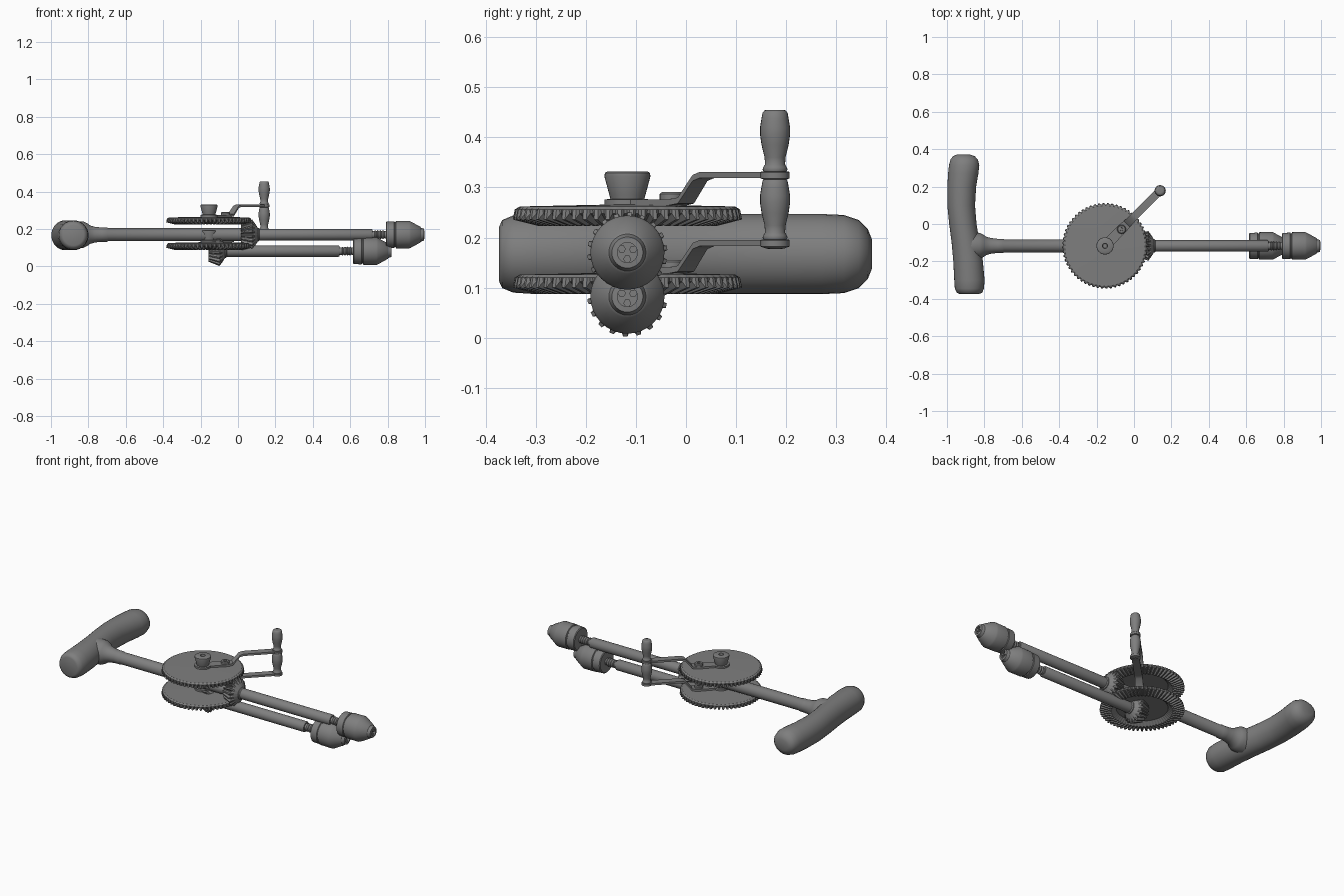
import bpy, bmesh, math

steel = bpy.data.materials.new("dull_grey")
steel.diffuse_color = (0.21, 0.21, 0.21, 1)

CY = -0.117      # y of the drill axis
GX = -0.155      # x of the gear axis


def finish(name, bm, angle=35):
    bmesh.ops.recalc_face_normals(bm, faces=bm.faces[:])
    me = bpy.data.meshes.new(name)
    bm.to_mesh(me)
    bm.free()
    ob = bpy.data.objects.new(name, me)
    bpy.context.collection.objects.link(ob)
    me.materials.append(steel)
    bpy.ops.object.select_all(action='DESELECT')
    ob.select_set(True)
    bpy.context.view_layer.objects.active = ob
    bpy.ops.object.shade_smooth_by_angle(angle=math.radians(angle))
    return ob


def skin(name, rings, angle=35):
    """Join rings of points into a closed capped surface."""
    bm = bmesh.new()
    loops = [[bm.verts.new(p) for p in ring] for ring in rings]
    n = len(loops[0])
    for a, b in zip(loops, loops[1:]):
        for i in range(n):
            j = (i + 1) % n
            bm.faces.new((a[i], a[j], b[j], b[i]))
    bm.faces.new(loops[0])
    bm.faces.new(loops[-1])
    return finish(name, bm, angle)


def lathe(name, axis, centre, profile, n=32, angle=35):
    """Turn (position, radius) pairs about the x or z axis."""
    rings = []
    for t, r in profile:
        ring = []
        for i in range(n):
            a = math.tau * i / n
            c, s = r * math.cos(a), r * math.sin(a)
            if axis == 'X':
                ring.append((t, centre[0] + c, centre[1] + s))
            else:
                ring.append((centre[0] + c, centre[1] + s, t))
        rings.append(ring)
    return skin(name, rings, angle)


def toothed(name, axis, centre, teeth, profile):
    """Turn (tip position, tip radius, root position, root radius) rings."""
    rings = []
    for tt, tr, rt, rr in profile:
        ring = []
        for i in range(teeth):
            for k, f in enumerate((0.0, 0.18, 0.5, 0.68)):
                a = math.tau * (i + f) / teeth
                t, r = (tt, tr) if k in (1, 2) else (rt, rr)
                if k in (0, 3):
                    a += math.tau * (-0.04 if k == 0 else 0.04) / teeth
                c, s = r * math.cos(a), r * math.sin(a)
                if axis == 'X':
                    ring.append((t, centre[0] + c, centre[1] + s))
                else:
                    ring.append((centre[0] + c, centre[1] + s, t))
        rings.append(ring)
    return skin(name, rings, 25)


# Curved cross handle: (y, x centre, half width, half height)
stations = [(-0.373, -0.88, 0.055, 0.055), (-0.367, -0.88, 0.068, 0.068),
            (-0.345, -0.88, 0.078, 0.077), (-0.30, -0.88, 0.081, 0.08),
            (-0.20, -0.887, 0.079, 0.08), (-0.10, -0.90, 0.075, 0.08),
            (0.0, -0.915, 0.073, 0.08), (0.10, -0.924, 0.074, 0.08),
            (0.20, -0.921, 0.077, 0.08), (0.27, -0.913, 0.081, 0.08),
            (0.315, -0.908, 0.081, 0.078), (0.345, -0.908, 0.073, 0.068),
            (0.363, -0.91, 0.058, 0.05), (0.371, -0.912, 0.036, 0.03)]
skin("cross_handle", [[(x + w * math.cos(math.tau * i / 32), y,
                        0.167 + h * math.sin(math.tau * i / 32))
                       for i in range(32)] for y, x, w, h in stations], 50)

# Flared neck and main shaft
lathe("handle_neck_and_shaft", 'X', (CY, 0.17),
      [(-0.88, 0.072), (-0.825, 0.07), (-0.805, 0.06), (-0.79, 0.049),
       (-0.765, 0.042), (-0.73, 0.038), (-0.70, 0.038), (-0.695, 0.035),
       (0.03, 0.035)])

# Upper and lower drive: pinion, spindle, thread and chuck
for side, dx, cz in (("upper", 0.0, 0.17), ("lower", -0.175, 0.082)):
    c = (CY, cz)
    toothed(side + "_pinion", 'X', c, 18,
            [(0.016, 0.03, 0.016, 0.03), (0.016, 0.056, 0.02, 0.046),
             (0.076, 0.08, 0.08, 0.067), (0.092, 0.058, 0.092, 0.056),
             (0.106, 0.036, 0.106, 0.036)])
    pinion = bpy.context.object
    pinion.location.x = dx
    lathe(side + "_spindle", 'X', c,
          [(0.09 + dx, 0.036), (0.11 + dx, 0.036), (0.115 + dx, 0.031),
           (0.712 + dx, 0.031), (0.718 + dx, 0.027)])
    thread = [(0.71, 0.02), (0.73, 0.02)]
    for i in range(4):
        thread += [(0.733 + i * 0.014, 0.024), (0.74 + i * 0.014, 0.019)]
    lathe(side + "_thread", 'X', c,
          [(t + dx, r) for t, r in thread + [(0.80, 0.022)]])
    lathe(side + "_chuck", 'X', c,
          [(t + dx, r) for t, r in
           [(0.79, 0.022), (0.79, 0.064), (0.794, 0.069), (0.835, 0.071),
            (0.838, 0.067), (0.842, 0.067), (0.845, 0.073), (0.915, 0.074),
            (0.924, 0.070), (0.975, 0.042), (0.978, 0.037), (0.995, 0.031),
            (0.996, 0.020), (0.95, 0.020)]])
    for k in range(3):
        a = math.tau * k / 3 + 0.5
        lathe(side + "_chuck_jaw_%d" % (k + 1), 'X',
              (CY + 0.013 * math.cos(a), cz + 0.013 * math.sin(a)),
              [(0.94 + dx, 0.008), (0.992 + dx, 0.008)], 6)

# Upper and lower gear, each with its own crank
D = math.sqrt(0.5)


def along(s, w=0.0):
    """Point on the diagonal crank, s along and w across."""
    return GX + (s - w) * D, CY + (s + w) * D


for side, dz in (("upper", 0.0), ("lower", -0.136)):
    # Bevel wheel with radial teeth underneath and a dished inside
    toothed(side + "_gear", 'Z', (GX, CY), 60,
            [(0.266 + dz, 0.03, 0.266 + dz, 0.03),
             (0.262 + dz, 0.215, 0.262 + dz, 0.215),
             (0.256 + dz, 0.225, 0.256 + dz, 0.222),
             (0.236 + dz, 0.229, 0.248 + dz, 0.220),
             (0.223 + dz, 0.178, 0.233 + dz, 0.182),
             (0.226 + dz, 0.165, 0.230 + dz, 0.165),
             (0.248 + dz, 0.14, 0.248 + dz, 0.14),
             (0.250 + dz, 0.03, 0.250 + dz, 0.03)])
    # Tapered hub with a small hole
    lathe(side + "_hub", 'Z', (GX, CY),
          [(t + dz, r) for t, r in
           [(0.25, 0.046), (0.276, 0.046), (0.277, 0.034), (0.285, 0.036),
            (0.322, 0.046), (0.329, 0.045), (0.332, 0.040), (0.332, 0.014),
            (0.315, 0.012)]])
    # Bolt on the arm
    lathe(side + "_arm_bolt", 'Z', along(0.125),
          [(0.26 + dz, 0.024), (0.287 + dz, 0.024), (0.291 + dz, 0.019),
           (0.291 + dz, 0.009), (0.285 + dz, 0.008)], 24)
    # Cranked flat arm
    rings = []
    for s, z, w in ((0.0, 0.270, 0.028), (0.14, 0.270, 0.026),
                    (0.165, 0.274, 0.023), (0.205, 0.319, 0.021),
                    (0.225, 0.325, 0.021), (0.417, 0.325, 0.021)):
        z += dz
        rings.append([(*along(s, -w), z - 0.006), (*along(s, w), z - 0.006),
                      (*along(s, w), z + 0.006), (*along(s, -w), z + 0.006)])
    skin(side + "_crank_arm", rings)
    # Round eye at the arm end
    lathe(side + "_arm_eye", 'Z', along(0.417),
          [(0.314 + dz, 0.018), (0.318 + dz, 0.029), (0.330 + dz, 0.029),
           (0.332 + dz, 0.027)])
    # Turned grip
    lathe(side + "_grip", 'Z', along(0.417),
          [(t + dz, r) for t, r in
           [(0.330, 0.022), (0.336, 0.025), (0.341, 0.023), (0.346, 0.020),
            (0.36, 0.021), (0.385, 0.027), (0.405, 0.030), (0.42, 0.030),
            (0.438, 0.027), (0.449, 0.025), (0.454, 0.021), (0.455, 0.012)]],
          24, 50)

# Rivet under the lower grip
lathe("lower_grip_rivet", 'Z', along(0.417),
      [(0.177, 0.014), (0.180, 0.018), (0.185, 0.018)], 24)
